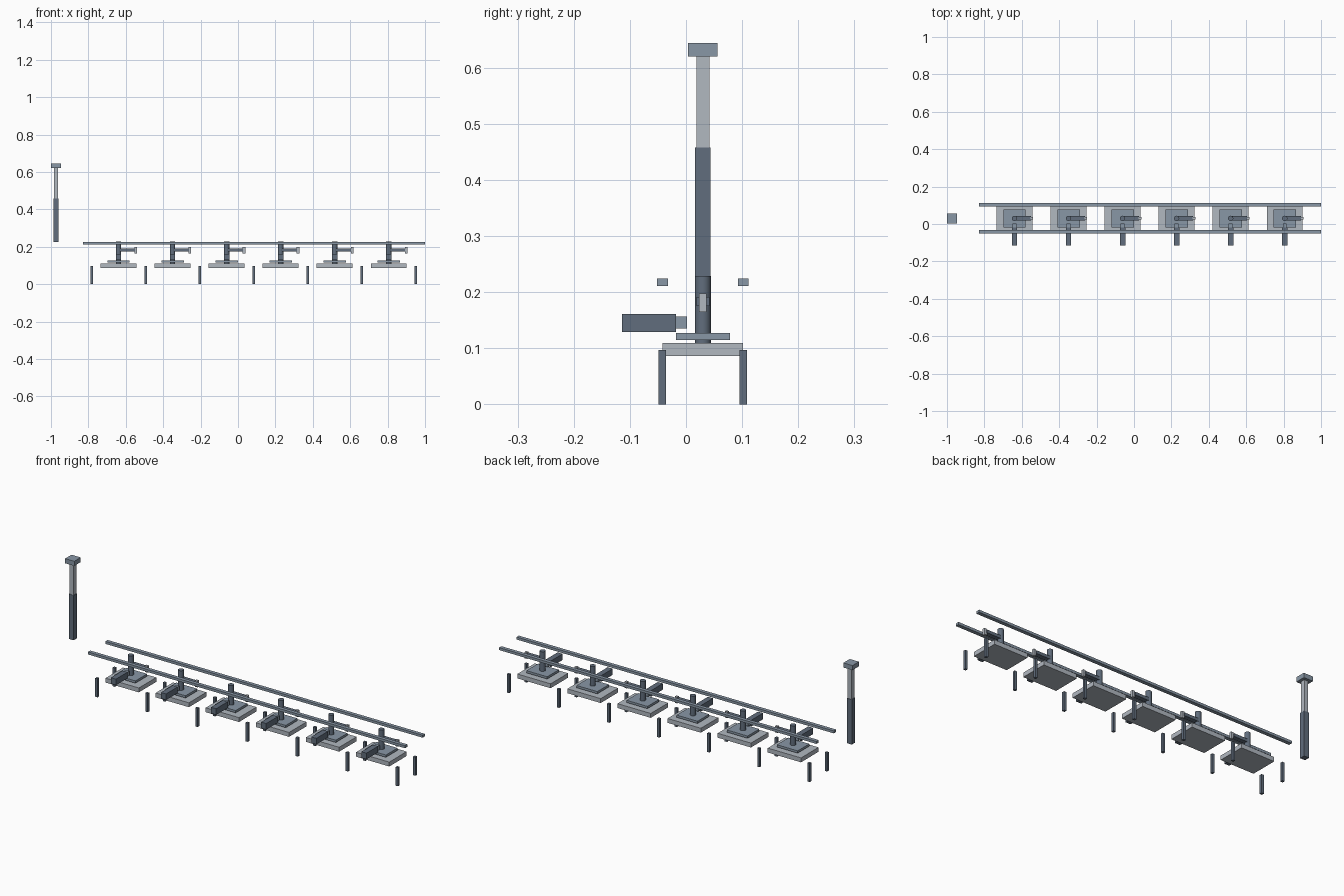
import bpy
import bmesh
from mathutils import Matrix

cube = bpy.data.objects.get("Cube")
if cube:
    bpy.data.objects.remove(cube, do_unlink=True)


def make_material(name, rgb):
    mat = bpy.data.materials.new(name)
    mat.use_nodes = True
    color = (*rgb, 1.0)
    mat.diffuse_color = color
    mat.node_tree.nodes["Principled BSDF"].inputs["Base Color"].default_value = color
    return mat


LIGHT = make_material("light grey", (0.44, 0.48, 0.53))
MID = make_material("blue grey", (0.25, 0.31, 0.38))
DARK = make_material("dark slate", (0.12, 0.155, 0.205))


def add_object(name, bm, mat):
    mesh = bpy.data.meshes.new(name)
    bm.to_mesh(mesh)
    bm.free()
    mesh.materials.append(mat)
    obj = bpy.data.objects.new(name, mesh)
    bpy.context.collection.objects.link(obj)
    return obj


def box(name, x, y, z, mat):
    """Box spanning the (low, high) pairs on each axis."""
    bm = bmesh.new()
    spans = (x, y, z)
    centre = [(lo + hi) / 2 for lo, hi in spans]
    size = [hi - lo for lo, hi in spans]
    bmesh.ops.create_cube(bm, size=1, matrix=Matrix.Translation(centre) @ Matrix.Diagonal((*size, 1)))
    return add_object(name, bm, mat)


def post(name, x, y, z, radius, mat):
    """Upright round post."""
    bm = bmesh.new()
    bmesh.ops.create_cone(bm, cap_ends=True, segments=16, radius1=radius, radius2=radius,
                          depth=z[1] - z[0], matrix=Matrix.Translation((x, y, (z[0] + z[1]) / 2)))
    obj = add_object(name, bm, mat)
    for face in obj.data.polygons:
        face.use_smooth = abs(face.normal.z) < 0.5
    for edge in obj.data.edges:
        a, b = (obj.data.vertices[i].co.z for i in edge.vertices)
        edge.use_edge_sharp = abs(a - b) < 0.001
    return obj


def around(centre, width):
    return (centre - width / 2, centre + width / 2)


PITCH = 0.289
MID_Y = 0.03
SIDES = {"front": -0.042, "back": 0.102}

# Long rails and the legs beneath them
for side, y in SIDES.items():
    box(f"{side}_rail", (-0.83, 1.0), around(y, 0.019), (0.211, 0.224), MID)
    for i in range(7):
        box(f"{side}_leg_{i + 1}", around(-0.783 + i * PITCH, 0.0135), around(y, 0.0135),
            (0, 0.097), DARK)

# Repeated work stations
for i in range(6):
    x = -0.639 + i * PITCH
    n = i + 1
    box(f"base_plate_{n}", around(x, 0.192), around(MID_Y, 0.144), (0.086, 0.109), LIGHT)
    box(f"upper_plate_{n}", around(x, 0.12), around(MID_Y, 0.096), (0.115, 0.127), MID)
    post(f"station_post_{n}", x, MID_Y, (0.109, 0.229), 0.0143, DARK)
    box(f"side_arm_{n}", (x, x + 0.088), around(MID_Y, 0.023), (0.175, 0.191), DARK)
    box(f"arm_end_plate_{n}", (x + 0.086, x + 0.1), around(MID_Y, 0.013), (0.165, 0.198), LIGHT)
    box(f"motor_{n}", around(x, 0.029), (-0.114, -0.018), (0.129, 0.161), DARK)
    box(f"motor_shaft_{n}", around(x, 0.021), (-0.018, 0.002), (0.135, 0.157), MID)

# Signal mast at the right end
MAST_X = -0.9735
box("mast_lower", around(MAST_X, 0.028), around(MID_Y, 0.028), (0.224, 0.458), DARK)
box("mast_upper", around(MAST_X, 0.023), around(MID_Y, 0.023), (0.458, 0.62), LIGHT)
box("mast_cap", around(MAST_X, 0.053), around(MID_Y, 0.053), (0.62, 0.644), MID)
